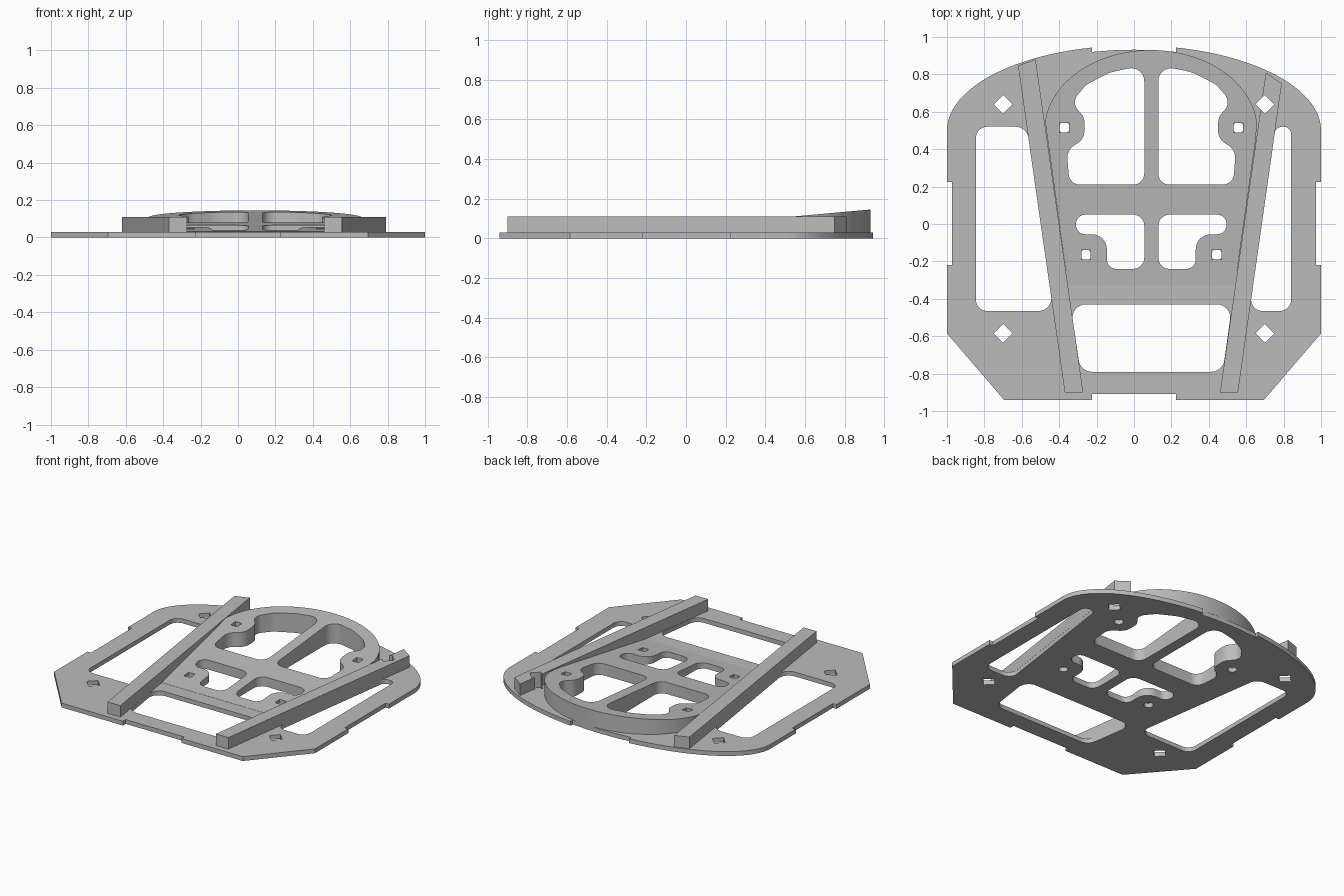
import bpy, bmesh, math
from mathutils import Vector

if "Cube" in bpy.data.objects:
    bpy.data.objects.remove(bpy.data.objects["Cube"], do_unlink=True)

grey = bpy.data.materials.new("plain grey")
grey.use_nodes = True
grey.diffuse_color = (0.5, 0.5, 0.5, 1)
grey.node_tree.nodes["Principled BSDF"].inputs["Base Color"].default_value = (0.5, 0.5, 0.5, 1)

AXIS = 0.0925      # centre line of the raised block
PLATE_TOP = 0.03
RAIL_TOP = 0.11


def fillet(corners, steps=8):
    """Round each (x, y, radius) corner of a polygon."""
    out = []
    for i, (x, y, r) in enumerate(corners):
        p = Vector((x, y))
        a = Vector(corners[i - 1][:2]) - p
        b = Vector(corners[(i + 1) % len(corners)][:2]) - p
        half = a.angle(b) / 2
        t = min(r / math.tan(half), 0.49 * a.length, 0.49 * b.length)
        r = t * math.tan(half)
        a.normalize()
        b.normalize()
        centre = p + (a + b).normalized() * (r / math.sin(half))
        start, end = p + a * t - centre, p + b * t - centre
        sweep = math.pi - 2 * half
        for k in range(steps + 1):
            f = k / steps
            v = start * math.sin((1 - f) * sweep) + end * math.sin(f * sweep)
            out.append(tuple(centre + v / math.sin(sweep)))
    return out


def ellipse(cx, cy, rx, ry, t0, t1, n):
    return [(cx + rx * math.cos(t0 + (t1 - t0) * k / n),
             cy + ry * math.sin(t0 + (t1 - t0) * k / n)) for k in range(n + 1)]


def mirror(points, axis=0.0):
    return [(2 * axis - x, y) for x, y in reversed(points)]


def prism(name, outlines, z0, z1):
    """Extrude one or more outlines into a single object."""
    bm = bmesh.new()
    for pts in outlines:
        face = bm.faces.new([bm.verts.new((x, y, z0)) for x, y in pts])
        res = bmesh.ops.extrude_face_region(bm, geom=[face])
        for v in res["geom"]:
            if isinstance(v, bmesh.types.BMVert):
                v.co.z = z1
    bmesh.ops.recalc_face_normals(bm, faces=bm.faces)
    mesh = bpy.data.meshes.new(name)
    bm.to_mesh(mesh)
    bm.free()
    mesh.materials.append(grey)
    ob = bpy.data.objects.new(name, mesh)
    bpy.context.collection.objects.link(ob)
    return ob


def activate(ob):
    bpy.ops.object.select_all(action="DESELECT")
    ob.select_set(True)
    bpy.context.view_layer.objects.active = ob


def cut(ob, outlines, z0=-1, z1=1):
    cutter = prism("cutter", outlines, z0, z1)
    mod = ob.modifiers.new("cut", "BOOLEAN")
    mod.operation, mod.solver, mod.object = "DIFFERENCE", "EXACT", cutter
    activate(ob)
    bpy.ops.object.modifier_apply(modifier=mod.name)
    bpy.data.objects.remove(cutter, do_unlink=True)


# Windows through the plate and the raised block, mirrored about its axis
upper = fillet([(.055, .21, .06), (.055, .85, .07), (-.13, .81, .2), (-.255, .745, .1),
                (-.335, .65, .08), (-.265, .57, .08), (-.265, .45, .08),
                (-.36, .40, .08), (-.345, .21, .06)])
lower = fillet([(.055, -.24, .06), (.055, .05, .06), (-.31, .05, .05),
                (-.31, -.055, .05), (-.145, -.055, .1), (-.145, -.24, .05)])
windows = [upper, lower, mirror(upper, AXIS), mirror(lower, AXIS)]

# Windows through the plate only
left_window = fillet([(-.845, .52, .06), (-.845, -.465, .06), (-.43, -.465, .07), (-.573, .52, .07)])
right_window = fillet([(.84, .52, .04), (.84, -.465, .06), (.617, -.465, .06), (.757, .52, .04)])
front_window = fillet([(-.34, -.43, .07), (.525, -.43, .07), (.474, -.79, .07), (-.286, -.79, .07)])

# Bolt holes: square above, round below
bolts = [(-.373, .515), (-.257, -.165)]
bolts += mirror(bolts, AXIS)
squares = [[(x + .025 * i, y + .025 * j) for i, j in ((-1, -1), (1, -1), (1, 1), (-1, 1))]
           for x, y in bolts]
rounds = [ellipse(x, y, .03, .03, 0, math.tau * 23 / 24, 23) for x, y in bolts]
diamonds = [[(x + .05, y), (x, y + .05), (x - .05, y), (x, y - .05)]
            for x in (-.70, .70) for y in (-.585, .64)]

# Base plate with edge notches
half = [(.225, -.91), (.225, -.94), (.695, -.94), (1, -.585), (1, -.22), (.973, -.22),
        (.973, .225), (1, .225)]
half += ellipse(0, .5, 1, .455, 0, math.acos(.225), 32)
half += [(.225, .92), (.11, .929)]
plate = prism("base_plate", [half + [(0, .932)] + mirror(half)], 0, PLATE_TOP)
cut(plate, windows + [left_window, right_window, front_window] + rounds + diamonds)

# Sloping raised block with a rounded back
arc = ellipse(AXIS - .002, .5, .57, .43, .117, math.pi - .117, 48)
block = prism("raised_block", [[(-.353, -.33), (.54, -.33), (.652, .46)] + arc],
              PLATE_TOP, RAIL_TOP)
for v in block.data.vertices:
    if v.co.z > PLATE_TOP + .01:
        v.co.z = PLATE_TOP + .001 + .0905 * (v.co.y + .33)
cut(block, windows + squares)

# Angled rails
left_rail = prism("right_rail", [[(-.37, -.90), (-.272, -.90), (-.526, .88), (-.62, .847)]],
                  PLATE_TOP, RAIL_TOP)
right_rail = prism("left_rail", [[(.46, -.90), (.556, -.90), (.79, .75), (.705, .81)]],
                   PLATE_TOP, RAIL_TOP)
cut(right_rail, diamonds[2:])

for ob in (plate, block, left_rail, right_rail):
    activate(ob)
    bpy.ops.object.shade_smooth_by_angle(angle=math.radians(30))
